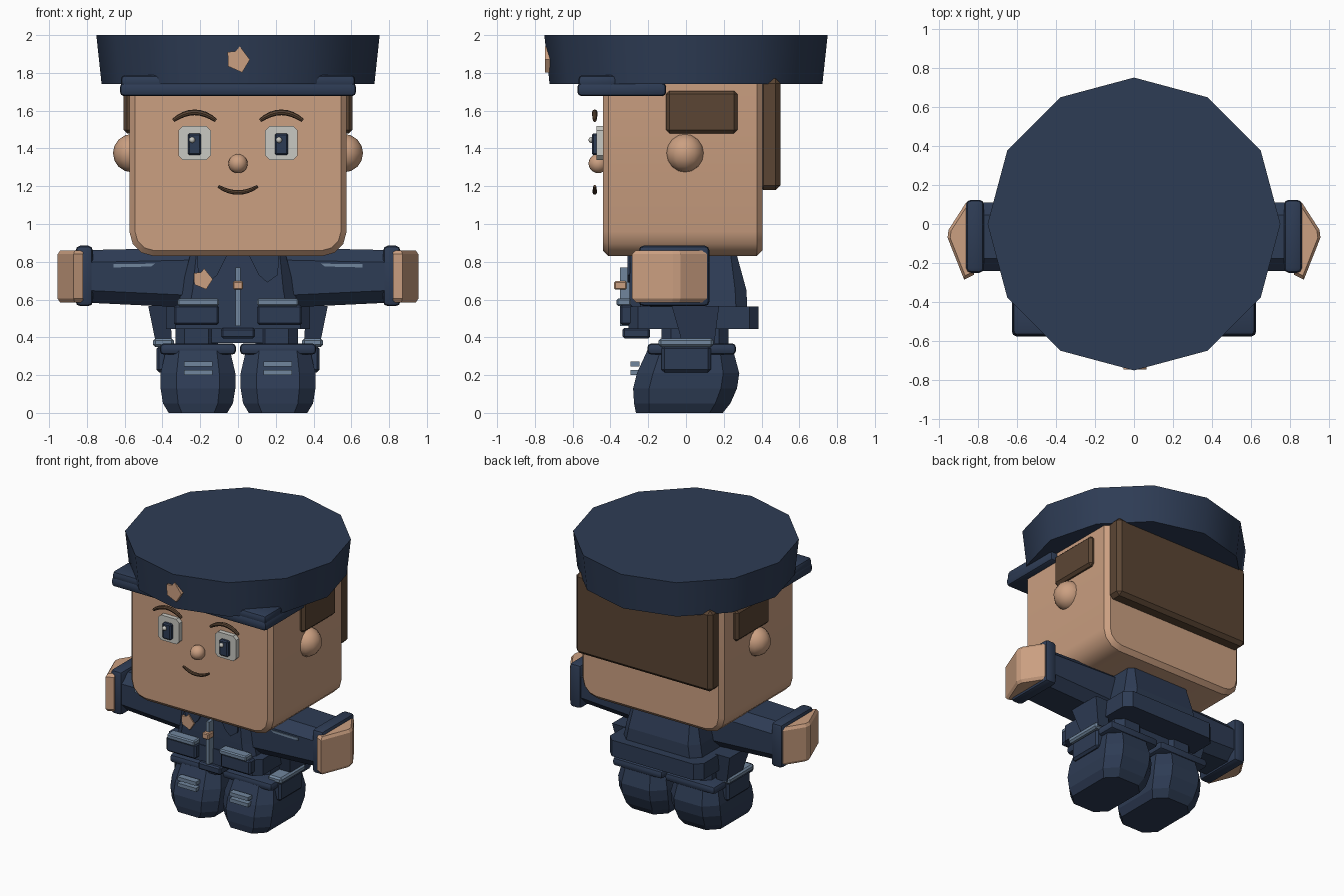
import bpy, bmesh, math
from mathutils import Vector

if "Cube" in bpy.data.objects:
    bpy.data.objects.remove(bpy.data.objects["Cube"])


def material(name, rgb):
    m = bpy.data.materials.new(name)
    m.diffuse_color = (*rgb, 1)
    m.use_nodes = True
    m.node_tree.nodes["Principled BSDF"].inputs["Base Color"].default_value = m.diffuse_color
    return m


NAVY = material("navy cloth", (0.027, 0.045, 0.090))
SKIN = material("skin", (0.60, 0.35, 0.22))
BROWN = material("brown hair", (0.105, 0.060, 0.034))
TRIM = material("pale blue trim", (0.165, 0.24, 0.34))
WHITE = material("eye white", (0.58, 0.58, 0.54))


def finish(name, bm, mat, smooth=True):
    bmesh.ops.recalc_face_normals(bm, faces=bm.faces)
    me = bpy.data.meshes.new(name)
    bm.to_mesh(me)
    bm.free()
    me.materials.append(mat)
    ob = bpy.data.objects.new(name, me)
    bpy.context.collection.objects.link(ob)
    if smooth:
        bpy.ops.object.select_all(action='DESELECT')
        ob.select_set(True)
        bpy.context.view_layer.objects.active = ob
        bpy.ops.object.shade_smooth_by_angle(angle=math.radians(31))
    return ob


def box(name, x, y, z, mat, bevel=0.0, segments=1):
    """Box from min/max pairs, with an optional bevel."""
    bm = bmesh.new()
    bmesh.ops.create_cube(bm, size=1)
    lo = [min(a) for a in (x, y, z)]
    hi = [max(a) for a in (x, y, z)]
    for v in bm.verts:
        v.co = Vector([lo[i] if v.co[i] < 0 else hi[i] for i in range(3)])
    if bevel:
        bmesh.ops.bevel(bm, geom=bm.edges[:], offset=bevel, segments=segments,
                        profile=0.5, affect='EDGES')
    return finish(name, bm, mat, segments > 1)


def loft(name, rings, mat, smooth=False):
    """Closed skin through rings holding equal numbers of points."""
    bm = bmesh.new()
    rows = [[bm.verts.new(p) for p in r] for r in rings]
    n = len(rows[0])
    for a, b in zip(rows, rows[1:]):
        for i in range(n):
            j = (i + 1) % n
            bm.faces.new((a[i], a[j], b[j], b[i]))
    bm.faces.new(rows[0])
    bm.faces.new(rows[-1])
    return finish(name, bm, mat, smooth)


def chamfered(u, v, c):
    """Eight-point rectangle with cut corners."""
    (a, b), (d, e) = u, v
    return [(a + c, d), (b - c, d), (b, d + c), (b, e - c),
            (b - c, e), (a + c, e), (a, e - c), (a, d + c)]


def ring_z(x, y, c, z):
    return [(p, q, z) for p, q in chamfered(x, y, c)]


def plate(name, pts, y, mat):
    """Flat outline in x and z, extruded along y."""
    return loft(name, [[(p, d, q) for p, q in pts] for d in y], mat)


def ball(name, centre, r, mat, u=12, v=8):
    bm = bmesh.new()
    bmesh.ops.create_uvsphere(bm, u_segments=u, v_segments=v, radius=r)
    bmesh.ops.translate(bm, verts=bm.verts, vec=centre)
    ob = finish(name, bm, mat, False)
    ob.data.shade_smooth()
    return ob


def arc_tube(name, cx, cz, half, rise, y, r, mat):
    """Thin bowed tube, used for brows and mouth."""
    rings = []
    for i in range(9):
        t = i / 4 - 1
        rr = r * (1 - 0.35 * abs(t) ** 3)
        slope = math.atan(-2 * rise * t / half)
        rings.append([(cx + half * t - math.sin(slope) * rr * math.sin(a),
                       y + rr * math.cos(a),
                       cz + rise * (1 - t * t) + math.cos(slope) * rr * math.sin(a))
                      for a in [k * math.pi / 4 for k in range(8)]])
    return loft(name, rings, mat, True)


def circle(r, z):
    return [(r * math.cos(k * math.pi / 6), r * math.sin(k * math.pi / 6), z) for k in range(12)]


# Hat: twelve-sided crown, visor with raised front, badge
crown = loft("hat_crown", [circle(0.722, 1.74), circle(0.75, 2.0)], NAVY, True)
box("hat_visor", (-0.625, 0.625), (-0.575, -0.105), (1.677, 1.747), NAVY, 0.022, 2)
box("hat_visor_ridge", (-0.62, 0.62), (-0.57, -0.37), (1.72, 1.788), NAVY, 0.022, 2)

BADGE = [(-0.055, 0.04), (-0.012, 0.045), (0.01, 0.07), (0.063, 0.0),
         (0.022, -0.068), (-0.052, -0.035)]
plate("hat_badge", [(a, 1.87 + b) for a, b in BADGE], (-0.746, -0.70), SKIN)

# Head: rounded outline from the front, chamfered front and back rims
def head_ring(inset, y):
    w, lo, hi, r = 0.575 - inset, 0.83 + inset, 1.85, 0.13 - inset
    pts = [(w, hi), (-w, hi)]
    for cx, start in ((-w + r, 180), (w - r, 270)):
        pts += [(cx + r * math.cos(math.radians(start + k * 30)),
                 lo + r + r * math.sin(math.radians(start + k * 30))) for k in range(4)]
    return [(p, y, q) for p, q in pts]


loft("head", [head_ring(0.03, -0.44), head_ring(0, -0.41),
              head_ring(0, 0.375), head_ring(0.03, 0.405)], SKIN, True)
box("back_hair", (-0.55, 0.55), (0.385, 0.5), (1.18, 1.77), BROWN, 0.025)
ball("nose", (0, -0.465, 1.32), 0.051, SKIN, 16, 10)
arc_tube("mouth", 0, 1.2, 0.105, -0.033, -0.483, 0.012, BROWN)

for s, side in ((-1, "left"), (1, "right")):
    # Face and hair at the sides
    ball(f"{side}_ear", (s * 0.56, -0.005, 1.375), 0.102, SKIN)
    box(f"{side}_side_hair", (s * 0.5, s * 0.605), (-0.105, 0.272), (1.48, 1.705), BROWN, 0.018)
    cx = s * 0.23
    plate(f"{side}_eye_white", chamfered((cx - 0.086, cx + 0.086), (1.338, 1.52), 0.024),
          (-0.473, -0.43), WHITE)
    box(f"{side}_iris", (cx - 0.035, cx + 0.035), (-0.498, -0.46), (1.365, 1.48), NAVY, 0.008)
    ball(f"{side}_eye_glint", (cx - 0.013, -0.5, 1.445), 0.016, WHITE, 8, 6)
    arc_tube(f"{side}_eyebrow", cx, 1.548, 0.113, 0.043, -0.483, 0.015, BROWN)

    # Arm: faceted sleeve, cuff, stripe and angular hand
    sleeve = [[(s * x, p, q) for p, q in chamfered(y, z, 0.065)]
              for x, y, z in ((0.2, (-0.25, 0.12), (0.555, 0.875)),
                              (0.79, (-0.24, 0.11), (0.583, 0.862)))]
    loft(f"{side}_sleeve", sleeve, NAVY)
    box(f"{side}_cuff", (s * 0.768, s * 0.86), (-0.25, 0.124), (0.565, 0.885), NAVY, 0.025, 2)
    plate(f"{side}_sleeve_stripe", [(s * 0.66, 0.77), (s * 0.46, 0.775),
                                    (s * 0.44, 0.79), (s * 0.66, 0.788)], (-0.25, -0.2), TRIM)
    hand = [(0.82, -0.26), (0.87, -0.285), (0.955, -0.07), (0.95, -0.03), (0.86, 0.11), (0.82, 0.11)]
    rings = []
    for z, k in ((0.585, 0.9), (0.605, 1), (0.84, 1), (0.86, 0.9)):
        rings.append([(s * (0.82 + (x - 0.82) * k), -0.08 + (y + 0.08) * k, z) for x, y in hand])
    loft(f"{side}_hand", rings, SKIN)

    # Jacket pocket with pale flap, and collar wing
    box(f"{side}_chest_pocket", (s * 0.10, s * 0.34), (-0.35, -0.28), (0.465, 0.572), NAVY, 0.012)
    box(f"{side}_pocket_flap", (s * 0.10, s * 0.32), (-0.367, -0.29), (0.567, 0.605), TRIM, 0.008)
    plate(f"{side}_collar", [(s * 0.05, 0.85), (s * 0.22, 0.85), (s * 0.21, 0.73),
                             (s * 0.155, 0.69), (s * 0.11, 0.73)], (-0.31, -0.28), NAVY)

    # Hip: tapered panel, pale strap and pouch
    loft(f"{side}_hip_panel",
         [[(s * x0, y0, z), (s * x1, y0, z), (s * x1, y1, z), (s * x0, y1, z)]
          for x0, x1, y0, y1, z in ((0.35, 0.435, -0.02, 0.15, 0.37),
                                    (0.36, 0.475, -0.075, 0.175, 0.565))], NAVY)
    box(f"{side}_hip_strap", (s * 0.34, s * 0.45), (-0.145, 0.145), (0.35, 0.395), TRIM, 0.012)
    box(f"{side}_hip_pouch", (s * 0.33, s * 0.432), (-0.13, 0.132), (0.215, 0.355), NAVY, 0.015)

    # Leg, boot rim, boot and laces
    cx = s * 0.212
    loft(f"{side}_leg", [ring_z((cx - 0.12, cx + 0.105), (-0.13, 0.225), 0.05, z)
                         for z in (0.3, 0.47)], NAVY)
    box(f"{side}_boot_rim", (cx - 0.202, cx + 0.202), (-0.205, 0.265), (0.308, 0.368), NAVY, 0.022, 2)
    boot = [ring_z((cx - w, cx + w), (f, b), c, z) for w, f, b, c, z in (
        (0.155, -0.265, 0.195, 0.07, 0.0), (0.185, -0.275, 0.235, 0.08, 0.05),
        (0.198, -0.28, 0.27, 0.085, 0.13), (0.198, -0.26, 0.282, 0.085, 0.21),
        (0.17, -0.205, 0.25, 0.07, 0.33))]
    loft(f"{side}_boot", boot, NAVY)
    for i, z in enumerate((0.2, 0.245)):
        box(f"{side}_boot_lace_{i + 1}", (s * 0.135, s * 0.285), (-0.293, -0.245),
            (z, z + 0.026), TRIM)

# Torso: tapered jacket, wide hem and waist buckle
loft("jacket", [ring_z((-0.32, 0.32), (-0.3, 0.325), 0.06, 0.54),
                ring_z((-0.30, 0.30), (-0.3, 0.32), 0.06, 0.65),
                ring_z((-0.25, 0.25), (-0.295, 0.265), 0.03, 0.85)], NAVY)
loft("jacket_hem", [ring_z((-0.38, 0.38), (-0.305, 0.385), 0.05, z) for z in (0.445, 0.562)], NAVY)
box("waist_buckle", (-0.09, 0.09), (-0.335, -0.19), (0.395, 0.45), NAVY, 0.01)
box("crotch", (-0.14, 0.14), (-0.12, 0.2), (0.37, 0.46), NAVY)

# Zip, its pull and the chest badge
box("zip", (-0.012, 0.012), (-0.35, -0.29), (0.46, 0.77), TRIM)
box("zip_pull", (-0.026, 0.026), (-0.38, -0.315), (0.653, 0.697), SKIN, 0.006)
plate("chest_badge", [(-0.187 + a * 0.85, 0.708 + b * 0.8) for a, b in BADGE], (-0.318, -0.28), SKIN)
